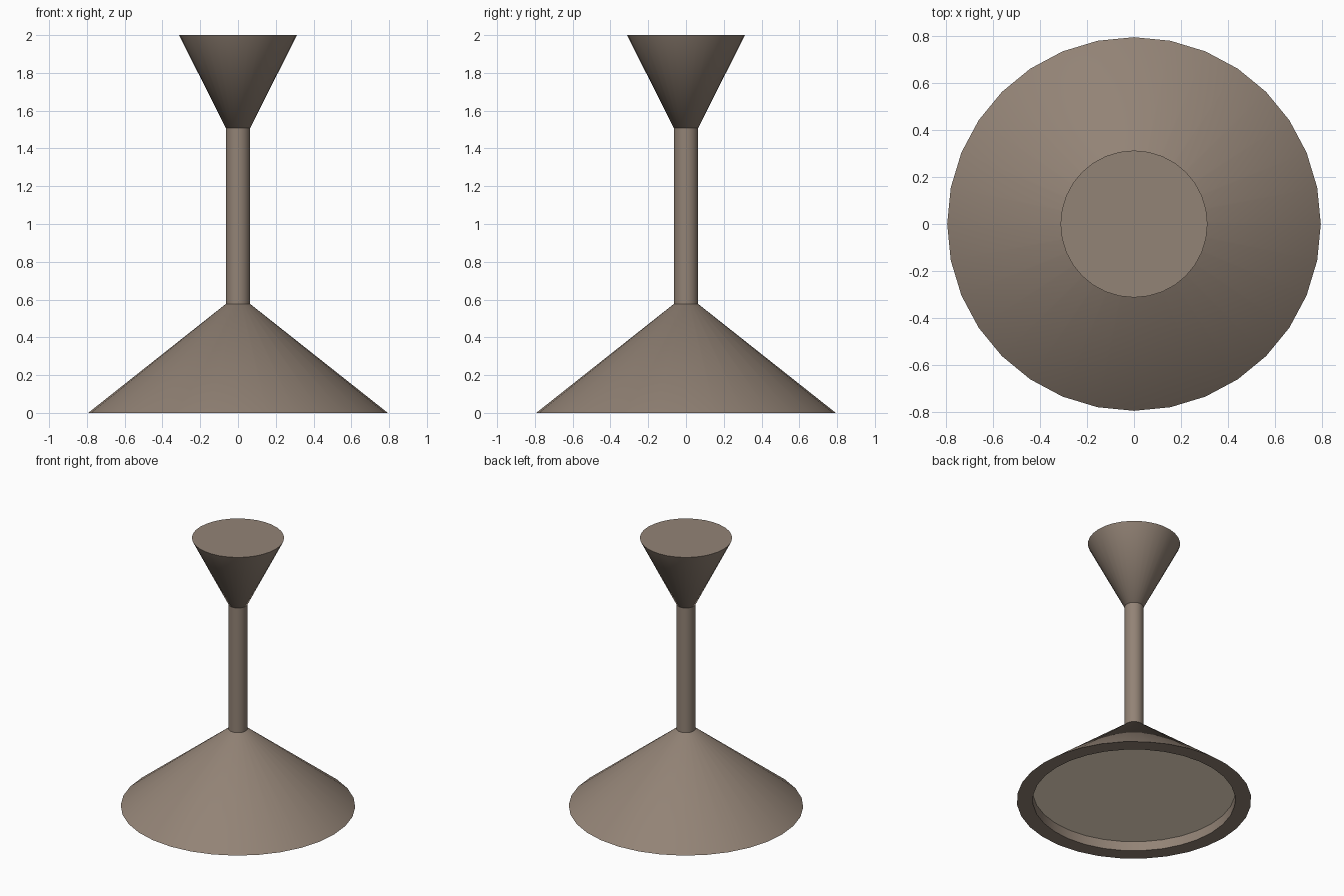
import bpy, bmesh, math

if "Cube" in bpy.data.objects:
    bpy.data.objects.remove(bpy.data.objects["Cube"])

SIDES = 32


def material(name, rgb):
    mat = bpy.data.materials.new(name)
    mat.diffuse_color = (*rgb, 1)
    mat.use_nodes = True
    mat.node_tree.nodes["Principled BSDF"].inputs["Base Color"].default_value = mat.diffuse_color
    return mat


def lathe(name, profile, mat):
    """Revolve (radius, z) points around z; a zero radius closes into a fan."""
    bm = bmesh.new()
    rings = []
    for r, z in profile:
        if r == 0:
            rings.append([bm.verts.new((0, 0, z))] * SIDES)
        else:
            rings.append([bm.verts.new((r * math.cos(2 * math.pi * i / SIDES),
                                        r * math.sin(2 * math.pi * i / SIDES), z))
                          for i in range(SIDES)])
    for a, b in zip(rings, rings[1:]):
        for i in range(SIDES):
            j = (i + 1) % SIDES
            bm.faces.new(list(dict.fromkeys((a[i], a[j], b[j], b[i]))))
    mesh = bpy.data.meshes.new(name)
    bm.to_mesh(mesh)
    bm.free()
    mesh.materials.append(mat)
    obj = bpy.data.objects.new(name, mesh)
    bpy.context.collection.objects.link(obj)
    bpy.ops.object.select_all(action='DESELECT')
    obj.select_set(True)
    bpy.context.view_layer.objects.active = obj
    bpy.ops.object.shade_smooth_by_angle(angle=math.radians(75))
    return obj


STEM_R = 0.064
STEM_BOTTOM, STEM_TOP = 0.577, 1.507
BROWN = material("brown", (0.29, 0.227, 0.18))
PAD = material("pad_beige", (0.98, 0.84, 0.65))

# Conical foot with a shallow recess underneath
lathe("foot", [(0.685, 0.07), (0.685, 0), (0.793, 0),
               (STEM_R, STEM_BOTTOM), (0, STEM_BOTTOM)], BROWN)

# Disc closing the recess
lathe("foot_pad", [(0, 0.07), (0.685, 0.07)], PAD)

# Straight stem
lathe("stem", [(0, STEM_BOTTOM), (STEM_R, STEM_BOTTOM),
               (STEM_R, STEM_TOP), (0, STEM_TOP)], BROWN)

# Flared head with a flat top
lathe("head", [(0, STEM_TOP), (STEM_R, STEM_TOP), (0.312, 2.0), (0, 2.0)], BROWN)
